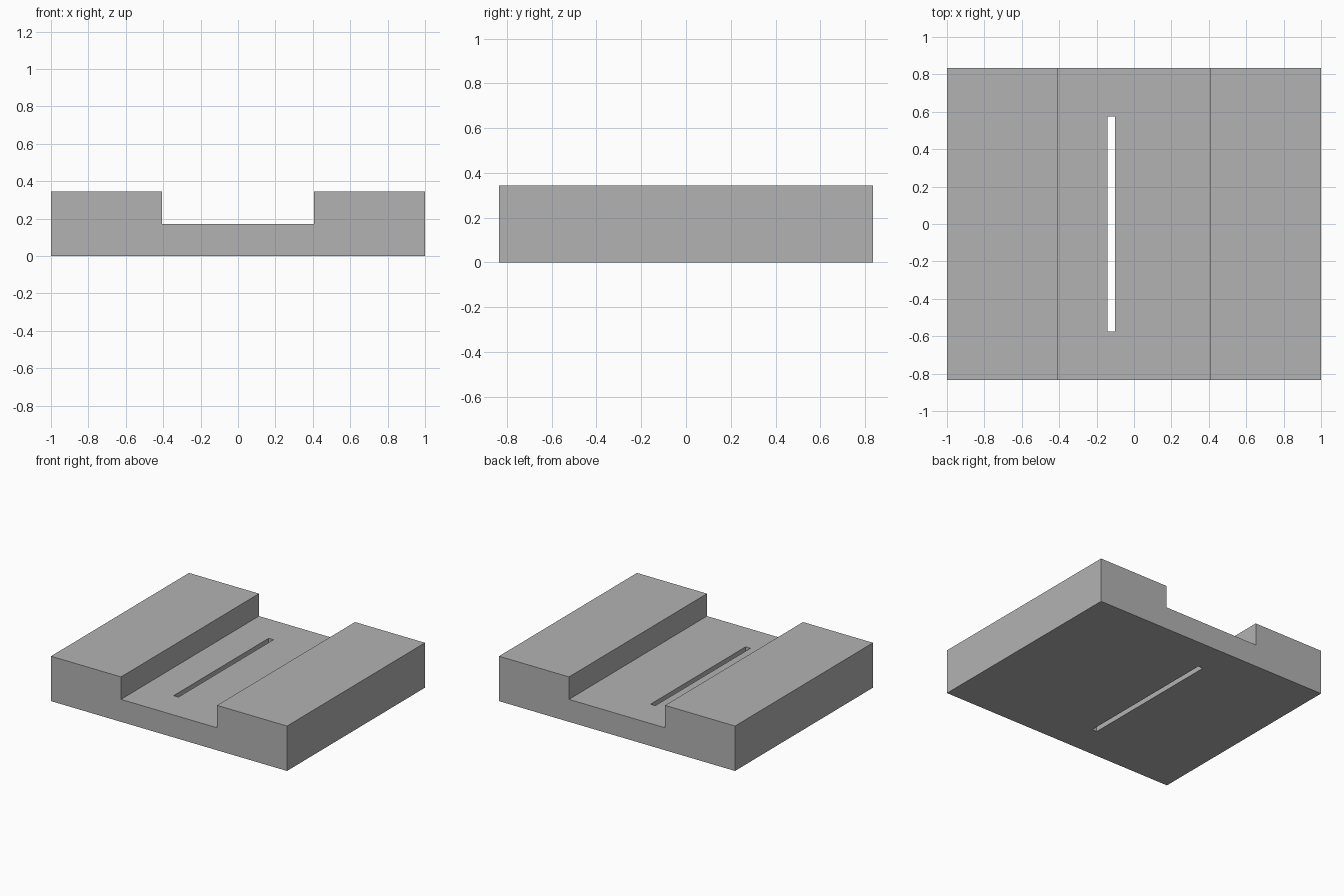
import bpy
import bmesh

WIDTH, DEPTH, HEIGHT = 2.0, 1.67, 0.344
CHANNEL_HALF, FLOOR = 0.407, 0.172

cube = bpy.data.objects.get("Cube")
if cube:
    bpy.data.objects.remove(cube, do_unlink=True)

grey = bpy.data.materials.new("plain grey")
grey.use_nodes = True
colour = (0.45, 0.45, 0.45, 1)
grey.diffuse_color = colour
grey.node_tree.nodes["Principled BSDF"].inputs["Base Color"].default_value = colour


def extruded(name, profile, y0, y1):
    """Extrude a closed x-z profile along y."""
    bm = bmesh.new()
    face = bm.faces.new([bm.verts.new((x, y0, z)) for x, z in profile])
    result = bmesh.ops.extrude_face_region(bm, geom=[face])
    verts = [v for v in result["geom"] if isinstance(v, bmesh.types.BMVert)]
    bmesh.ops.translate(bm, vec=(0, y1 - y0, 0), verts=verts)
    bmesh.ops.recalc_face_normals(bm, faces=bm.faces)
    mesh = bpy.data.meshes.new(name)
    bm.to_mesh(mesh)
    bm.free()
    mesh.materials.append(grey)
    obj = bpy.data.objects.new(name, mesh)
    bpy.context.collection.objects.link(obj)
    return obj


# Block with a wide channel along its length
right_half = [(WIDTH / 2, 0), (WIDTH / 2, HEIGHT), (CHANNEL_HALF, HEIGHT), (CHANNEL_HALF, FLOOR)]
left_half = [(-x, z) for x, z in reversed(right_half)]
block = extruded("channel_block", right_half + left_half, -DEPTH / 2, DEPTH / 2)

# Narrow slot cut through the channel floor
slot = [(-0.143, -0.1), (-0.102, -0.1), (-0.102, 0.5), (-0.143, 0.5)]
cutter = extruded("slot_cutter", slot, -0.575, 0.575)
cutter.hide_render = True
cutter.hide_viewport = True
cutter.display_type = 'WIRE'

cut = block.modifiers.new("slot", 'BOOLEAN')
cut.operation = 'DIFFERENCE'
cut.solver = 'EXACT'
cut.object = cutter
